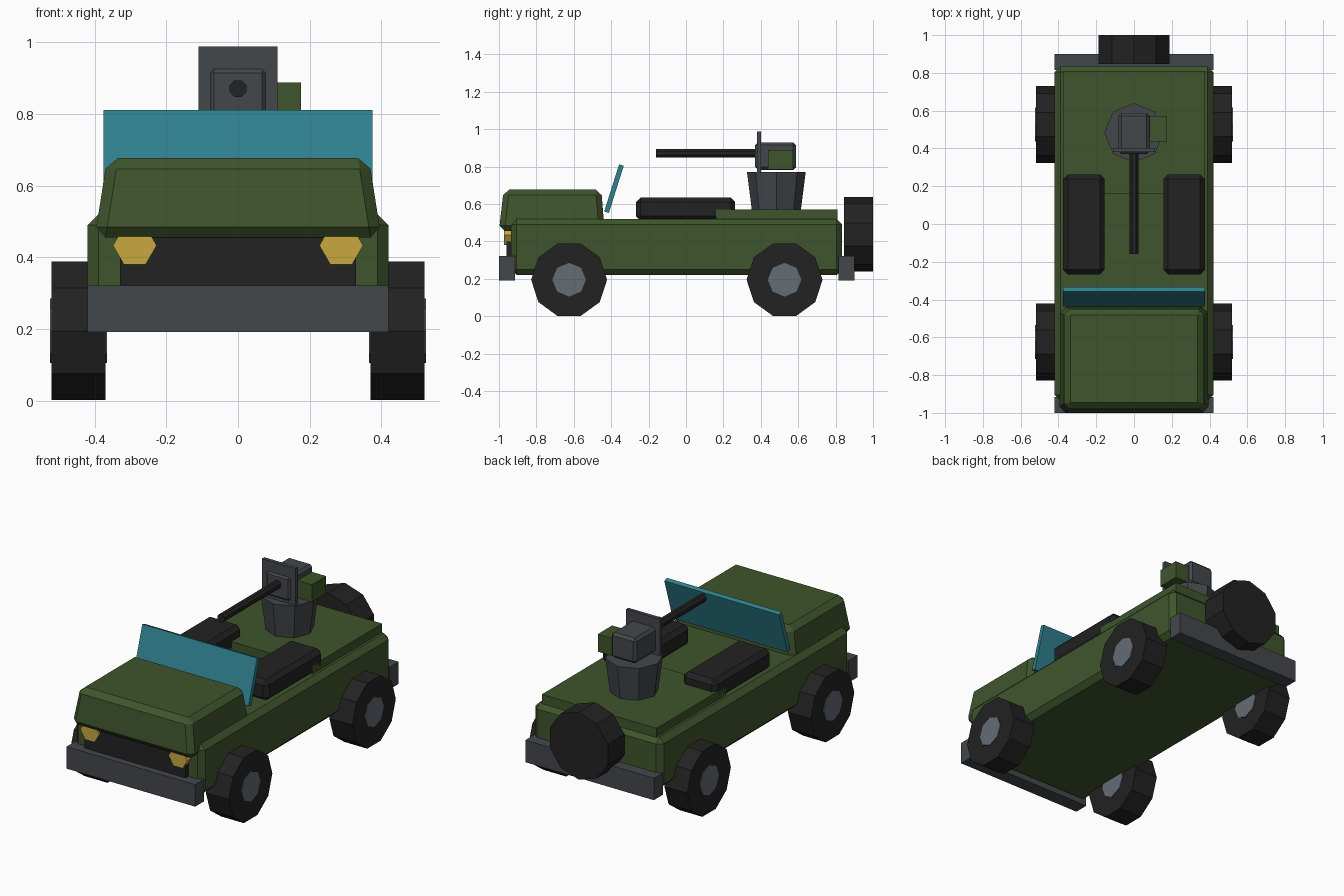
import bpy, bmesh, math
from mathutils import Matrix

if "Cube" in bpy.data.objects:
    bpy.data.objects.remove(bpy.data.objects["Cube"], do_unlink=True)


def material(name, hex_code):
    # sRGB hex to linear colour
    channels = [int(hex_code[i:i + 2], 16) / 255 for i in (0, 2, 4)]
    rgba = [c / 12.92 if c < 0.04 else ((c + 0.055) / 1.055) ** 2.4 for c in channels] + [1]
    mat = bpy.data.materials.new(name)
    mat.use_nodes = True
    mat.diffuse_color = rgba
    mat.node_tree.nodes["Principled BSDF"].inputs["Base Color"].default_value = rgba
    return mat


green = material("olive_green", "3f552c")
black = material("rubber_black", "222222")
gunmetal = material("gunmetal_grey", "43474b")
steel = material("hub_steel", "646c74")
glass = material("teal_glass", "30818f")
amber = material("amber_light", "c8a840")


def finish(name, bm, mat):
    bmesh.ops.recalc_face_normals(bm, faces=bm.faces)
    mesh = bpy.data.meshes.new(name)
    bm.to_mesh(mesh)
    bm.free()
    mesh.materials.append(mat)
    obj = bpy.data.objects.new(name, mesh)
    bpy.context.collection.objects.link(obj)
    return obj


def box(name, xs, ys, zs, mat, bevel=0, top_xs=None, top_ys=None):
    """Box between limits; the top may have its own x and y limits."""
    bm = bmesh.new()
    bmesh.ops.create_cube(bm, size=2)
    for v in bm.verts:
        upper = v.co.z > 0
        lx = top_xs if upper and top_xs else xs
        ly = top_ys if upper and top_ys else ys
        v.co = (lx[v.co.x > 0], ly[v.co.y > 0], zs[upper])
    if bevel:
        bmesh.ops.bevel(bm, geom=bm.edges[:], offset=bevel, segments=1,
                        affect='EDGES', clamp_overlap=True)
    return finish(name, bm, mat)


def prism(name, axis, centre, r1, r2, depth, sides, mat, turn=0):
    """Flat-sided cylinder or cone along an axis."""
    bm = bmesh.new()
    bmesh.ops.create_cone(bm, cap_ends=True, segments=sides,
                          radius1=r1, radius2=r2, depth=depth)
    quarter = math.pi / 2
    aim = {"x": Matrix.Rotation(quarter, 4, 'Y'),
           "y": Matrix.Rotation(quarter, 4, 'X'),
           "z": Matrix.Identity(4)}[axis]
    spin = Matrix.Rotation(math.radians(turn), 4, 'Z')
    bm.transform(Matrix.Translation(centre) @ aim @ spin)
    return finish(name, bm, mat)


# Hull, rear deck and tapered hood
box("body", (-0.42, 0.42), (-0.935, 0.835), (0.22, 0.52), green, 0.03)
box("rear_deck", (-0.375, 0.375), (0.16, 0.81), (0.5, 0.57), green)
box("hood", (-0.4, 0.4), (-1.0, -0.435), (0.455, 0.677), green, 0.03,
    (-0.365, 0.365), (-0.975, -0.453))

# Grille and bumpers
box("grille", (-0.33, 0.33), (-0.96, -0.92), (0.27, 0.47), black)
box("front_bumper", (-0.42, 0.42), (-1.0, -0.915), (0.192, 0.322), gunmetal)
box("rear_bumper", (-0.42, 0.42), (0.815, 0.9), (0.192, 0.322), gunmetal)

# Windshield leaning back
shield = box("windshield", (-0.375, 0.375), (-0.013, 0.013), (-0.132, 0.132), glass)
shield.location = (0, -0.385, 0.682)
shield.rotation_euler.x = math.radians(-17.5)

# Paired parts: wheels, hubs, seats and headlights
for side, sx in (("left", 1), ("right", -1)):
    for end, y in (("front", -0.625), ("rear", 0.527)):
        centre = (sx * 0.445, y, 0.195)
        prism(f"{end}_{side}_wheel", "x", centre, 0.203, 0.203, 0.15, 10, black)
        prism(f"{end}_{side}_hub", "x", centre, 0.09, 0.09, 0.16, 8, steel)
    box(f"{side}_seat", sorted((sx * 0.155, sx * 0.375)), (-0.267, 0.263),
        (0.51, 0.635), black, 0.025)
    prism(f"{side}_headlight", "y", (sx * 0.288, -0.95, 0.433),
          0.061, 0.061, 0.045, 6, amber, 30)

# Spare wheel on the tail
prism("spare_wheel", "y", (0, 0.923, 0.438), 0.199, 0.199, 0.154, 10, black)

# Turret pedestal and gun
prism("turret_pedestal", "z", (0, 0.483, 0.665), 0.13, 0.157, 0.21, 8, gunmetal)
box("gun_housing", (-0.082, 0.082), (0.37, 0.588), (0.782, 0.93), gunmetal, 0.015)
box("gun_shield", (-0.11, 0.11), (0.38, 0.402), (0.77, 0.988), gunmetal)
box("ammo_box", (0.07, 0.176), (0.438, 0.572), (0.785, 0.888), green)
prism("gun_barrel", "y", (0, 0.115, 0.871), 0.025, 0.025, 0.55, 8, black, 22.5)
